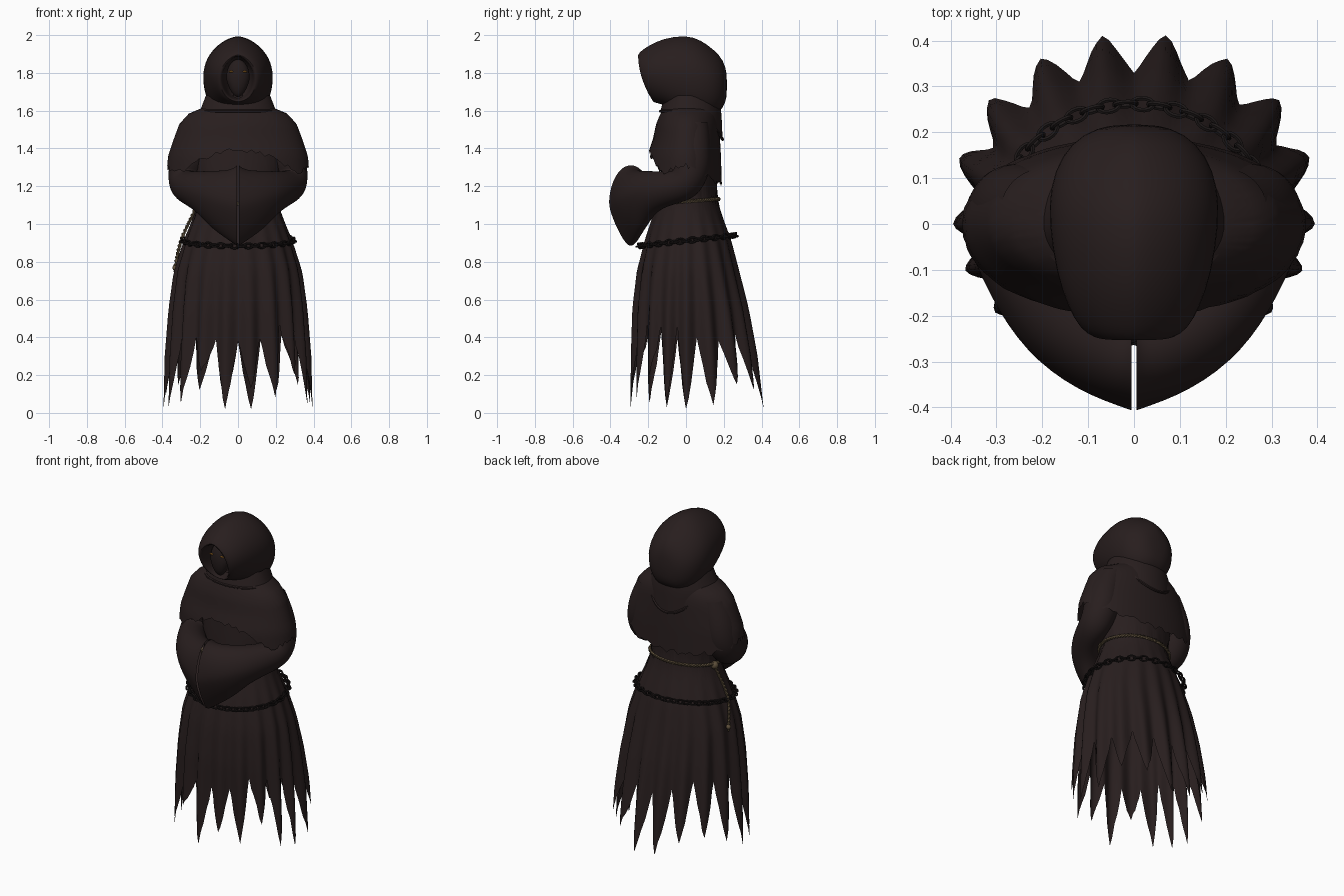
import bpy, bmesh, math, random
from math import sin, cos, pi, radians
from mathutils import Vector, Matrix

random.seed(4)
if "Cube" in bpy.data.objects:
    bpy.data.objects.remove(bpy.data.objects["Cube"])


def material(name, rgb):
    m = bpy.data.materials.new(name)
    m.use_nodes = True
    m.diffuse_color = (*rgb, 1)
    bsdf = next(n for n in m.node_tree.nodes if n.type == 'BSDF_PRINCIPLED')
    bsdf.inputs["Base Color"].default_value = (*rgb, 1)
    bsdf.inputs["Roughness"].default_value = 0.9
    return m


CLOTH = material("dark brown cloth", (.021, .0130, .0130))
IRON = material("black iron", (.012, .009, .009))
ROPE = material("tan rope", (.115, .082, .045))
SHADE = material("shadowed face", (.018, .0115, .0115))
GLOW = material("amber eyes", (.35, .15, .02))


def finish(bm, name, mat, angle=50, subsurf=0, mirror=False):
    bmesh.ops.recalc_face_normals(bm, faces=bm.faces)
    me = bpy.data.meshes.new(name)
    bm.to_mesh(me)
    bm.free()
    ob = bpy.data.objects.new(name, me)
    bpy.context.collection.objects.link(ob)
    me.materials.append(mat)
    bpy.ops.object.select_all(action='DESELECT')
    ob.select_set(True)
    bpy.context.view_layer.objects.active = ob
    bpy.ops.object.shade_smooth_by_angle(angle=radians(angle))
    if mirror:
        ob.modifiers.new("mirror", 'MIRROR').use_mirror_merge = False
    if subsurf:
        mod = ob.modifiers.new("smooth", 'SUBSURF')
        mod.levels = mod.render_levels = subsurf
    return ob


def skin(bm, rings, cap_start=False, cap_end=False):
    """Join successive closed rings of points with quads."""
    rows = [[bm.verts.new(p) for p in ring] for ring in rings]
    n = len(rows[0])
    for a, b in zip(rows, rows[1:]):
        for i in range(n):
            j = (i + 1) % n
            bm.faces.new((a[i], a[j], b[j], b[i]))
    if cap_start:
        bm.faces.new(rows[0])
    if cap_end:
        bm.faces.new(rows[-1])


def drape(profile, t, z):
    """Point at angle t and height z on a body given as (z, side, front, back)."""
    for a, b in zip(profile, profile[1:]):
        if z >= b[0]:
            break
    f = min(max((a[0] - z) / (a[0] - b[0]), 0), 1)
    rx, front, back = (a[i] + (b[i] - a[i]) * f for i in (1, 2, 3))
    return Vector((rx * cos(t), sin(t) * (back if sin(t) > 0 else front), z))


def cloth(name, profile, hem, cols, rows, ripple=None, angle=50):
    top, rings = profile[0][0], []
    angles = [2 * pi * i / cols for i in range(cols)]
    ends = [hem(t) for t in angles]
    for r in range(rows + 1):
        ring = []
        for t, e in zip(angles, ends):
            p = drape(profile, t, top + (e - top) * r / rows)
            k = ripple(t, p.z) if ripple else 1
            ring.append((p.x * k, p.y * k, p.z))
        rings.append(ring)
    bm = bmesh.new()
    skin(bm, rings)
    return finish(bm, name, CLOTH, angle)


def tube(bm, points, radius, sides=6, closed=True):
    n, rings = len(points), []
    for i, p in enumerate(points):
        nxt = points[(i + 1) % n] if closed else points[min(i + 1, n - 1)]
        prv = points[i - 1] if closed else points[max(i - 1, 0)]
        q = (nxt - prv).to_track_quat('Z', 'X')
        rings.append([p + q @ Vector((radius * cos(2 * pi * k / sides),
                                      radius * sin(2 * pi * k / sides), 0))
                      for k in range(sides)])
    skin(bm, rings + rings[:1] if closed else rings, not closed, not closed)


# Robe: torso and pleated skirt ending in long torn points
ROBE = [(1.56, .20, .10, .14), (1.3, .23, .13, .165), (1.13, .205, .145, .165),
        (1.05, .23, .175, .19), (.92, .285, .22, .24), (.75, .34, .265, .285),
        (.55, .368, .29, .335), (.3, .388, .298, .38), (0, .395, .30, .415)]
TIPS = [.02, .04, .15, .12, .02, .03, .12, .15, .10,
        .02, .03, .05, .22, .02, .13, .08, .20, .05]
LOBES = len(TIPS)
NOTCHES = [random.uniform(.37, .48) for _ in TIPS]


def robe_hem(t):
    u = t / (2 * pi) * LOBES
    k = round(u)
    d = u - k
    notch = NOTCHES[k % LOBES] if d > 0 else NOTCHES[(k - 1) % LOBES]
    tip = TIPS[k % LOBES]
    edge = 0 if abs(d) > .45 else random.uniform(-.015, .015) * (abs(d) > .05)
    return tip + (notch - tip) * abs(2 * d) ** 1.08 + edge


def pleats(t, z):
    depth = .055 * min(max((1.12 - z) / .75, 0), 1)
    corner = 1.1 * sin(2 * t) ** 2 if sin(t) > 0 else 0
    return 1 + depth * (cos(LOBES * t) - 1 + .15 * sin(5 * t) + corner)


cloth("robe", ROBE, robe_hem, LOBES * 10, 22, pleats, 60)

# Shoulder cape with a ragged hem
CAPE = [(1.64, .13, .10, .14), (1.61, .20, .12, .16), (1.585, .26, .135, .165),
        (1.53, .31, .158, .175), (1.45, .34, .175, .18), (1.36, .37, .205, .185),
        (1.2, .385, .22, .19)]


def cape_hem(t):
    s = sin(t)
    if s > 0:
        z = 1.31 - .10 * s
    elif s > -.6:
        z = 1.31 + .06 * s
    else:
        z = 1.274 + .11 * (-.6 - s) / .4
    return z + random.uniform(-.016, .016)


cloth("shoulder_cape", CAPE, cape_hem, 96, 12)

# Hood collar, dipping to a point at the back
COLLAR = [(1.68, .17, .11, .17), (1.62, .193, .13, .183), (1.58, .21, .14, .188),
          (1.42, .22, .15, .195)]


def collar_hem(t):
    return 1.597 - .15 * max(0, sin(t)) ** 2.3


cloth("hood_collar", COLLAR, collar_hem, 64, 6)
bm = bmesh.new()
tube(bm, [drape(COLLAR, 2 * pi * i / 64, collar_hem(2 * pi * i / 64)) for i in range(64)], .008)
finish(bm, "collar_hem", CLOTH)

# Hood: rings run from inside the face opening to the back of the head
# (y, centre z, half width, half height, forward lean, lower fullness)
HOOD = [(-.10, 1.78, .065, .10, .03, 1), (-.18, 1.775, .078, .112, .04, 1),
        (-.228, 1.772, .084, .116, .04, 1), (-.238, 1.770, .096, .122, .04, .95),
        (-.220, 1.778, .122, .138, .04, .85), (-.18, 1.788, .145, .156, .04, .75),
        (-.11, 1.795, .170, .188, .03, .62), (0, 1.795, .187, .208, 0, .55),
        (.08, 1.775, .185, .200, 0, .55), (.15, 1.75, .160, .172, 0, .65),
        (.198, 1.74, .112, .13, 0, .8), (.218, 1.735, .05, .06, 0, 1)]
rings = []
for y, zc, rx, rz, lean, full in HOOD:
    ring = []
    for i in range(28):
        a = 2 * pi * i / 28
        c, s = cos(a), sin(a)
        w = math.copysign(abs(c) ** (full if s < 0 else 1.25), c)
        ring.append((rx * w, y - lean * (s - .5 * s * s), zc + rz * s))
    rings.append(ring)
bm = bmesh.new()
skin(bm, rings, True, True)
finish(bm, "hood", CLOTH, 80, subsurf=1)

# Face in the hood, with narrow eyes
bm = bmesh.new()
shape = Matrix.Translation((0, -.175, 1.772)) @ Matrix.Diagonal((.062, .042, .10, 1))
bmesh.ops.create_uvsphere(bm, u_segments=20, v_segments=14, radius=1, matrix=shape)
for v in bm.verts:
    if v.co.z < 1.772:
        v.co.x *= 1 - 2.5 * (1.772 - v.co.z)
finish(bm, "face", SHADE)
bm = bmesh.new()
shape = Matrix.Translation((.037, -.209, 1.807)) @ Matrix.Diagonal((.013, .006, .005, 1))
bmesh.ops.create_uvsphere(bm, u_segments=10, v_segments=6, radius=1, matrix=shape)
finish(bm, "eyes", GLOW, mirror=True)

# Folded sleeves: (centre, outward heading, half width, half height, lower taper)
SLEEVE = [((.20, .03, 1.54), 0, .09, .09, 0), ((.25, .03, 1.42), 0, .10, .10, 0),
          ((.27, .03, 1.29), 0, .10, .108, 0), ((.285, .0, 1.205), -20, .09, .095, 0),
          ((.255, -.10, 1.19), -45, .085, .09, 0), ((.18, -.20, 1.17), -55, .10, .115, .1),
          ((.09, -.26, 1.13), -72, .113, .165, .3), ((.005, -.292, 1.098), -90, .117, .215, .45)]
rings = []
for i, (c, head, ru, rv, taper) in enumerate(SLEEVE):
    ahead = Vector(SLEEVE[min(i + 1, len(SLEEVE) - 1)][0])
    along = ahead - Vector(SLEEVE[max(i - 1, 0)][0])
    u = Vector((cos(radians(head)), sin(radians(head)), 0))
    if head == -90:
        along = Vector((-1, 0, 0))
    v = along.cross(u).normalized()
    rings.append([Vector(c) + u * ru * cos(a) * (1 - taper * max(0, -sin(a))) + v * rv * sin(a)
                  for a in (2 * pi * k / 24 for k in range(24))])
bm = bmesh.new()
skin(bm, rings)
finish(bm, "sleeves", CLOTH, 80, subsurf=2, mirror=True)


# Rope belt of two twisted strands, knot and hanging tail
def twist(bm, path, turns, closed):
    for phase in (0, pi):
        pts = []
        for i, p in enumerate(path):
            a = 2 * pi * turns * i / len(path) + phase
            out = Vector((p.x, p.y, 0)).normalized()
            pts.append(p + (out * cos(a) + Vector((0, 0, 1)) * sin(a)) * .005)
        tube(bm, pts, .006, 5, closed)


bm = bmesh.new()
belt = []
for i in range(200):
    t = 2 * pi * i / 200
    p = drape(ROBE, t, 1.12 + .012 * sin(t))
    belt.append(Vector((p.x * 1.05, p.y * 1.05, p.z)))
twist(bm, belt, 36, True)
tail = []
for i in range(60):
    f = i / 59
    p = drape(ROBE, pi - .14 + .1 * sin(4 * f), 1.11 - .36 * f)
    tail.append(Vector((p.x - .004 - .012 * sin(pi * f), p.y, p.z)))
twist(bm, tail, 9, False)
for centre, size in ((tail[0], .024), (tail[-4], .015)):
    bmesh.ops.create_uvsphere(bm, u_segments=10, v_segments=8, radius=size,
                              matrix=Matrix.Translation(centre))
finish(bm, "rope_belt", ROPE)


# Chain: oval links turned alternately about the hip line
def hip(t):
    return Vector((.295 * cos(t), sin(t) * (.262 if sin(t) > 0 else .25), .912 + .028 * sin(t)))


bm = bmesh.new()
LINKS = 50
for i in range(LINKS):
    t = 2 * pi * i / LINKS
    q = (hip(t + .02) - hip(t - .02)).to_track_quat('X', 'Z')
    roll = Matrix.Rotation(radians(20 + 90 * (i % 2)), 3, 'X')
    link = [hip(t) + q @ (roll @ Vector((.024 * cos(a), .014 * sin(a), 0)))
            for a in (2 * pi * k / 14 for k in range(14))]
    tube(bm, link, .0055, 6)
finish(bm, "hip_chain", IRON)
